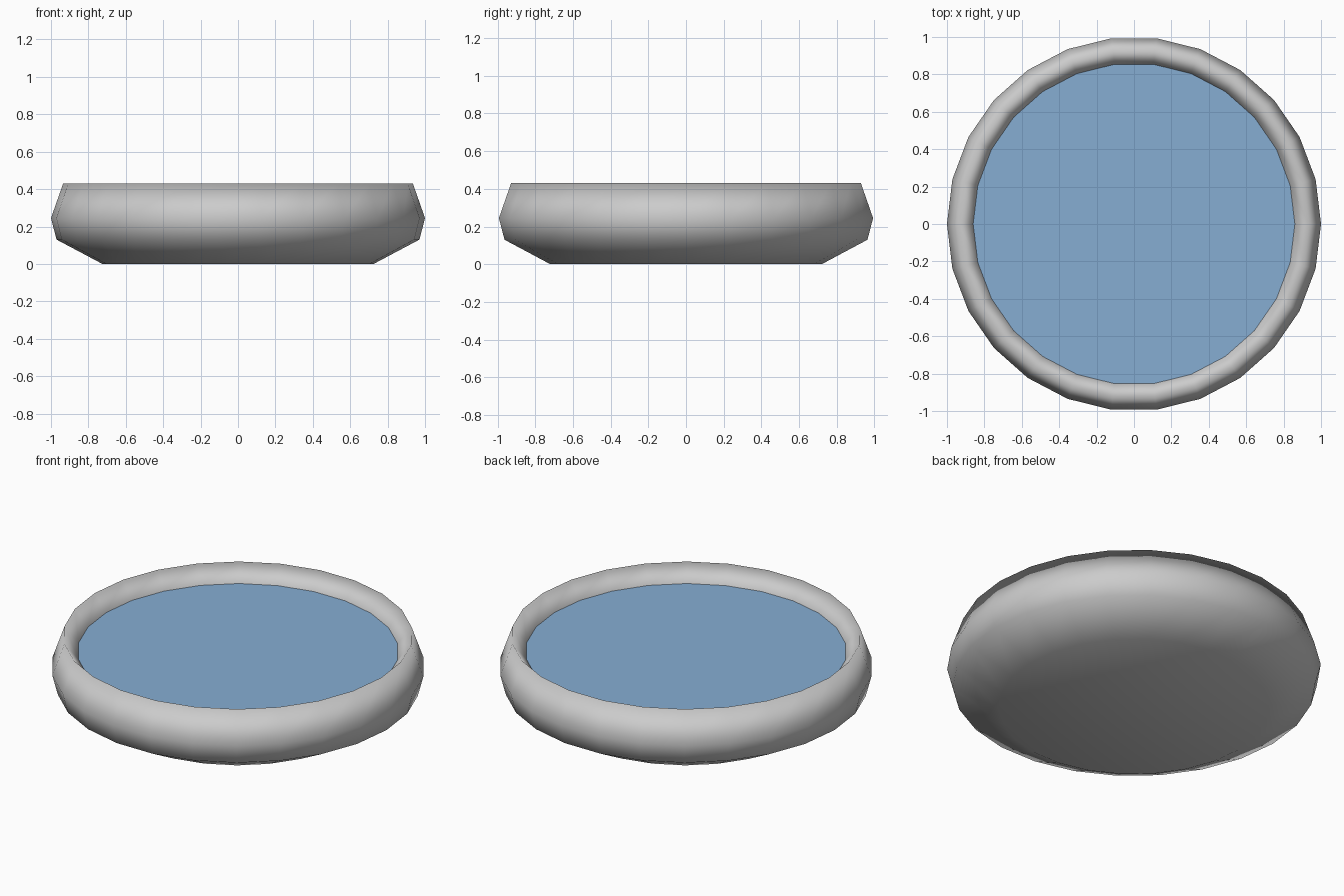
import bpy, bmesh, math

if "Cube" in bpy.data.objects:
    bpy.data.objects.remove(bpy.data.objects["Cube"])

SIDES = 26


def ring(bm, r, z):
    return [bm.verts.new((r * math.cos(2 * math.pi * i / SIDES),
                          r * math.sin(2 * math.pi * i / SIDES), z))
            for i in range(SIDES)]


def finish(bm, name, smooth):
    bmesh.ops.recalc_face_normals(bm, faces=bm.faces)
    for f in bm.faces:
        f.smooth = smooth
    mesh = bpy.data.meshes.new(name)
    bm.to_mesh(mesh)
    bm.free()
    obj = bpy.data.objects.new(name, mesh)
    bpy.context.collection.objects.link(obj)
    return obj


# Basin: outer wall, peaked rim, inner wall and hidden floor
profile = [(0.725, 0.0), (0.97, 0.13), (1.0, 0.245), (0.935, 0.43),
           (0.86, 0.335), (0.84, 0.24), (0.68, 0.1)]
bm = bmesh.new()
rings = [ring(bm, r, z) for r, z in profile]
for a, b in zip(rings, rings[1:]):
    for i in range(SIDES):
        j = (i + 1) % SIDES
        bm.faces.new((a[i], a[j], b[j], b[i]))
bm.faces.new(rings[0])
bm.faces.new(rings[-1])
finish(bm, "basin", True)

# Water surface: flat disc meeting the inner wall
bm = bmesh.new()
face = bm.faces.new(ring(bm, 0.86, 0.335))
water = finish(bm, "water", False)
if water.data.polygons[0].normal.z < 0:
    water.data.flip_normals()
mat = bpy.data.materials.new("water_blue")
mat.diffuse_color = (0.24, 0.42, 0.65, 1.0)
mat.use_nodes = True
mat.node_tree.nodes["Principled BSDF"].inputs["Base Color"].default_value = mat.diffuse_color
water.data.materials.append(mat)
